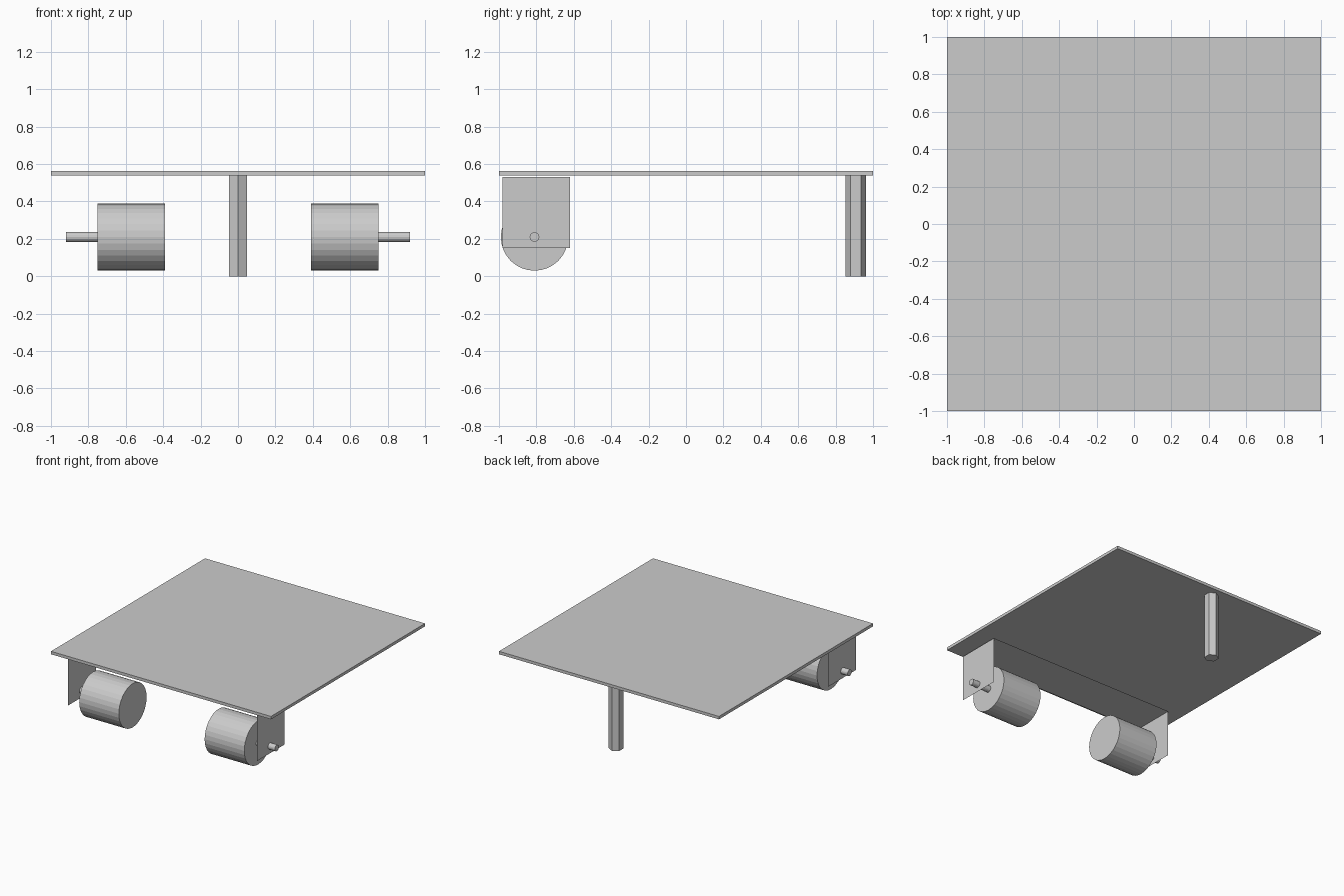
import bpy, bmesh
from math import pi
from mathutils import Matrix

cube = bpy.data.objects.get("Cube")
if cube:
    bpy.data.objects.remove(cube, do_unlink=True)

grey = bpy.data.materials.new("plain grey")
grey.use_nodes = True
grey.diffuse_color = (0.6, 0.6, 0.6, 1)
grey.node_tree.nodes["Principled BSDF"].inputs["Base Color"].default_value = (0.6, 0.6, 0.6, 1)


def finish(name, bm):
    mesh = bpy.data.meshes.new(name)
    bm.to_mesh(mesh)
    bm.free()
    mesh.materials.append(grey)
    obj = bpy.data.objects.new(name, mesh)
    bpy.context.collection.objects.link(obj)
    return obj


def cylinder(name, radius, length, sides, centre, rotation):
    bm = bmesh.new()
    bmesh.ops.create_cone(bm, cap_ends=True, segments=sides, radius1=radius,
                          radius2=radius, depth=length,
                          matrix=Matrix.Translation(centre) @ rotation)
    return finish(name, bm)


# Flat square deck
bm = bmesh.new()
bmesh.ops.create_cube(bm, size=1, matrix=Matrix.Translation((0, 0, 0.552))
                      @ Matrix.Diagonal((2, 2, 0.024, 1)))
finish("deck", bm)

# Hexagonal rear leg, with corners pointing front and back
cylinder("rear_leg", 0.055, 0.54, 6, (0, 0.908, 0.27), Matrix.Identity(4))

# Folded sheet bracket: a U-shaped strip swept front to back
bm = bmesh.new()
profile = [(-0.857, 0.15), (-0.857, 0.53), (0.857, 0.53), (0.857, 0.15)]
rows = [[bm.verts.new((x, y, z)) for x, z in profile] for y in (-0.98, -0.62)]
for i in range(3):
    bm.faces.new((rows[0][i], rows[0][i + 1], rows[1][i + 1], rows[1][i]))
bmesh.ops.recalc_face_normals(bm, faces=bm.faces)
finish("wheel_bracket", bm)

# Wide wheels on short axles through the bracket
across = Matrix.Rotation(pi / 2, 4, "Y")
for side, sign in (("left", 1), ("right", -1)):
    cylinder(side + "_wheel", 0.18, 0.36, 32, (sign * 0.57, -0.81, 0.21), across)
    cylinder(side + "_axle", 0.026, 0.175, 16, (sign * 0.8325, -0.81, 0.21), across)
